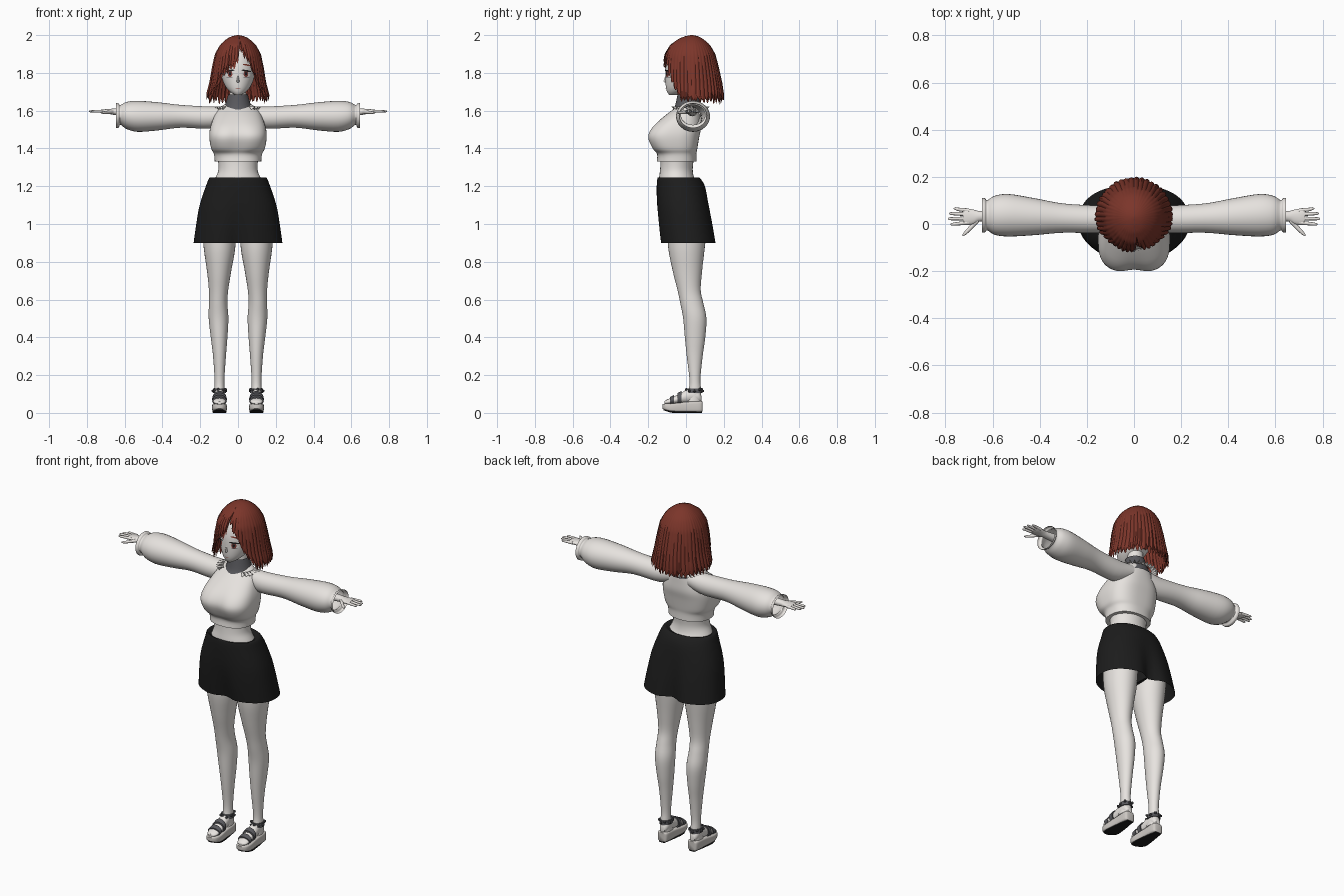
import bpy, bmesh, math, random
from mathutils import Vector, Matrix

random.seed(4)
cube = bpy.data.objects.get("Cube")
if cube:
    bpy.data.objects.remove(cube)


def material(name, rgb):
    m = bpy.data.materials.new(name)
    m.use_nodes = True
    m.diffuse_color = (*rgb, 1)
    m.node_tree.nodes["Principled BSDF"].inputs["Base Color"].default_value = (*rgb, 1)
    return m


SKIN = material("pale_skin", (.8, .77, .74))
KNIT = material("white_knit", (.79, .76, .73))
GREY = material("charcoal_grey", (.1, .1, .11))
BLACK = material("black_cloth", (.012, .012, .012))
HAIR = material("auburn_hair", (.2, .036, .023))
SOLE = material("sole_grey", (.62, .59, .56))
IRIS = material("brown_red_iris", (.25, .06, .05))
LIP = material("soft_pink_lip", (.5, .25, .22))


def finish(name, bm, mat, mirror=False, angle=45):
    bmesh.ops.recalc_face_normals(bm, faces=bm.faces)
    me = bpy.data.meshes.new(name)
    bm.to_mesh(me)
    bm.free()
    me.materials.append(mat)
    ob = bpy.data.objects.new(name, me)
    bpy.context.collection.objects.link(ob)
    bpy.ops.object.select_all(action='DESELECT')
    ob.select_set(True)
    bpy.context.view_layer.objects.active = ob
    bpy.ops.object.shade_smooth_by_angle(angle=math.radians(angle))
    if mirror:
        ob.modifiers.new("mirror", 'MIRROR')
    return ob


def smooth_rows(rows, steps):
    """Catmull-Rom interpolation of the section values."""
    rows = [tuple(r) + (2, 0, 0)[len(r) - 5:] for r in rows]
    out = []
    for i in range(len(rows) - 1):
        a, b = rows[max(i - 1, 0)], rows[i]
        c, d = rows[i + 1], rows[min(i + 2, len(rows) - 1)]
        for k in range(steps):
            t = k / steps
            out.append([q + .5 * t * (r - p + t * (2 * p - 5 * q + 4 * r - s + t * (3 * (q - r) + s - p)))
                        for p, q, r, s in zip(a, b, c, d)])
    return out + [rows[-1]]


def bridge(bm, rings, closed=True):
    n = len(rings[0])
    for a, b in zip(rings, rings[1:]):
        for i in range(n if closed else n - 1):
            j = (i + 1) % n
            bm.faces.new((a[i], a[j], b[j], b[i]))


def loft(name, axis, rows, mat, mirror=False, caps=(True, True), segs=32, steps=4):
    """Row: position, centre u, half width u, min v, max v, roundness, front dent, back dent."""
    bm = bmesh.new()
    rings = []
    for pos, cu, ru, v0, v1, n, front, back in smooth_rows(rows, steps):
        ring = []
        for i in range(segs):
            t = 2 * math.pi * i / segs
            c, s = math.cos(t), math.sin(t)
            u = ru * math.copysign(abs(c) ** (2 / n), c)
            v = (v1 - v0) / 2 * math.copysign(abs(s) ** (2 / n), s)
            v *= 1 - (front if s < 0 else back) * math.exp(-(u / .05) ** 2)
            u, v = u + cu, v + (v0 + v1) / 2
            ring.append(bm.verts.new({'x': (pos, u, v), 'y': (u, pos, v), 'z': (u, v, pos)}[axis]))
        rings.append(ring)
    bridge(bm, rings)
    for ring, cap in zip((rings[0], rings[-1]), caps):
        if cap:
            bm.faces.new(ring)
    return finish(name, bm, mat, mirror)


# Legs, waist and neck
loft("legs", 'z', [(1.02, .1, .088, -.1, .115), (.88, .098, .084, -.095, .1), (.75, .1, .064, -.07, .085),
                   (.65, .103, .051, -.045, .078), (.58, .105, .049, -.03, .092), (.5, .103, .052, -.015, .108),
                   (.4, .1, .044, -.006, .102), (.3, .098, .034, .004, .088), (.18, .098, .026, .018, .076),
                   (.12, .098, .027, .014, .08), (.06, .098, .029, -.005, .08)], SKIN, mirror=True)
loft("waist", 'z', [(1.2, 0, .14, -.145, .07), (1.24, 0, .122, -.143, .045), (1.28, 0, .105, -.138, .036),
                    (1.32, 0, .104, -.135, .038), (1.36, 0, .11, -.135, .045)], SKIN)
loft("neck", 'z', [(1.58, 0, .05, -.03, .06), (1.76, 0, .04, -.03, .05)], SKIN)

# Wide shorts, dented between the legs
loft("shorts", 'z', [(1.236, 0, .125, -.14, .05, 2.2, 0, 0), (1.245, 0, .15, -.15, .07, 2.2, 0, 0),
                     (1.2, 0, .17, -.155, .1, 2.2, 0, 0), (1.1, 0, .203, -.155, .125, 2.3, .02, .05),
                     (1, 0, .221, -.15, .147, 2.3, .1, .15), (.9, 0, .235, -.14, .165, 2.3, .2, .28)],
     BLACK, caps=(True, False), segs=64)
loft("shorts_inseam", 'z', [(.915, 0, .008, -.1, .11, 4), (1.08, 0, .008, -.12, .11, 4)], BLACK)

# Sweater body, sleeves, collar and frill
loft("sweater_body", 'z', [(1.33, 0, .123, -.155, .055, 2.3), (1.37, 0, .127, -.155, .055, 2.4, .02, 0),
                           (1.4, 0, .142, -.183, .06, 2.7, .09, 0), (1.46, 0, .152, -.207, .07, 2.8, .1, 0),
                           (1.51, 0, .147, -.185, .08, 2.7, .07, 0), (1.56, 0, .13, -.13, .08, 2.4, .02, 0),
                           (1.605, 0, .108, -.07, .078), (1.635, 0, .07, -.03, .07)], KNIT, segs=64)
loft("sleeves", 'x', [(.06, .025, .05, 1.53, 1.625), (.15, .02, .058, 1.505, 1.622), (.3, .025, .062, 1.51, 1.63),
                      (.42, .031, .078, 1.496, 1.644), (.53, .037, .09, 1.488, 1.652), (.59, .037, .083, 1.503, 1.646),
                      (.622, .037, .064, 1.525, 1.63), (.632, .037, .072, 1.51, 1.638),
                      (.645, .037, .074, 1.508, 1.64)], KNIT, mirror=True, caps=(True, False))
loft("collar", 'z', [(1.592, 0, .088, -.082, .09), (1.62, 0, .072, -.06, .08), (1.685, 0, .052, -.045, .062)],
     GREY, caps=(False, False))
bm = bmesh.new()
inner, outer = [], []
for i in range(48):
    t = math.radians(-50 + 280 * i / 47)
    wave = i % 2
    inner.append(bm.verts.new((.088 * math.cos(t), .01 + .078 * math.sin(t), 1.622)))
    r = .112 + .016 * wave
    outer.append(bm.verts.new((r * math.cos(t), .01 + .9 * r * math.sin(t), 1.605 + .018 * wave)))
bridge(bm, [inner, outer], closed=False)
finish("collar_frill", bm, KNIT, angle=20)

# Hands
loft("hands", 'x', [(.56, .033, .026, 1.57, 1.618), (.65, .033, .022, 1.577, 1.612), (.68, .03, .031, 1.582, 1.609),
                    (.71, .03, .035, 1.586, 1.607), (.725, .031, .031, 1.59, 1.605)], SKIN, mirror=True, segs=16)
for label, y, tip in (("index", .006, .778), ("middle", .024, .79), ("ring", .041, .784), ("little", .057, .765)):
    spread = (y - .03) * .3
    loft(label + "_fingers", 'x', [(.7, y, .009, 1.588, 1.605), (.745, y + spread * .6, .0075, 1.59, 1.604),
                                   (tip - .008, y + spread, .006, 1.591, 1.602),
                                   (tip, y + spread, .002, 1.595, 1.598)], SKIN, mirror=True, segs=10)
loft("thumbs", 'x', [(.66, .02, .014, 1.583, 1.605), (.69, -.012, .013, 1.583, 1.6),
                     (.715, -.037, .01, 1.583, 1.596), (.727, -.046, .004, 1.587, 1.593)], SKIN, mirror=True, segs=10)

# Feet and wedge sandals
loft("feet", 'y', [(.082, .098, .014, .06, .09), (.065, .098, .026, .055, .12), (.02, .098, .029, .052, .13),
                   (-.03, .098, .031, .05, .103), (-.08, .098, .034, .045, .08), (-.105, .098, .028, .045, .068),
                   (-.115, .098, .015, .047, .06)], SKIN, mirror=True, segs=20)
loft("wedge_soles", 'y', [(.088, .098, .018, .008, .06, 4), (.075, .098, .031, .005, .062, 5),
                          (0, .098, .034, .005, .058, 5), (-.07, .098, .039, .006, .05, 5),
                          (-.108, .098, .032, .014, .049, 4), (-.124, .098, .015, .022, .046, 4)], SOLE, mirror=True)
loft("outsoles", 'y', [(.086, .098, .018, 0, .009, 4), (0, .098, .033, 0, .009, 4), (-.07, .098, .037, 0, .011, 4),
                       (-.118, .098, .016, .014, .024, 4)], BLACK, mirror=True)
loft("ankle_straps", 'z', [(.104, .098, .034, .002, .086), (.128, .098, .032, .008, .084)], GREY, mirror=True)
for label, y, top in (("toe_straps", -.085, .084), ("instep_straps", -.045, .105)):
    loft(label, 'y', [(y, .098, .039, .042, top), (y + .022, .098, .037, .042, top + .011)], GREY, mirror=True)
bm = bmesh.new()
for i in range(9):
    t = 2 * math.pi * i / 9
    spot = Vector((.098 + .034 * math.cos(t), .045 + .043 * math.sin(t), .116 + .008 * (i % 2)))
    bmesh.ops.create_icosphere(bm, subdivisions=1, radius=.009, matrix=Matrix.Translation(spot))
finish("strap_flowers", bm, GREY, mirror=True, angle=20)

# Head
FACE = [(1.682, 0, .014, -.088, -.05), (1.7, 0, .042, -.1, 0), (1.73, 0, .068, -.107, .06), (1.78, 0, .087, -.109, .1),
        (1.84, 0, .095, -.106, .12), (1.9, 0, .085, -.088, .12), (1.94, 0, .055, -.05, .09)]
loft("head", 'z', FACE, SKIN, segs=48)
loft("nose", 'z', [(1.748, 0, .004, -.109, -.09), (1.756, 0, .008, -.119, -.09), (1.785, 0, .003, -.109, -.09)],
     SKIN, segs=10)


def lookup(table, z):
    for a, b in zip(table, table[1:]):
        if min(a[0], b[0]) <= z <= max(a[0], b[0]):
            k = (z - a[0]) / (b[0] - a[0])
            return [p + (q - p) * k for p, q in zip(a, b)]
    return table[-1]


HEAD_ROWS = smooth_rows(FACE, 4)


def face_plate(name, x, z, w, h, mat, lift, tilt=0, mirror=True):
    """Thin oval lying on the curved face."""
    bm = bmesh.new()

    def place(u, v):
        px, pz = x + u, z + v + tilt * u
        r = lookup(HEAD_ROWS, pz)
        mid, half = (r[3] + r[4]) / 2, (r[4] - r[3]) / 2
        return bm.verts.new((px, mid - half * math.sqrt(max(0, 1 - (px / r[2]) ** 2)) - lift, pz))
    hub = place(0, 0)
    rim = [place(w * math.cos(k * math.pi / 10), h * math.sin(k * math.pi / 10)) for k in range(20)]
    for i in range(20):
        bm.faces.new((hub, rim[i], rim[(i + 1) % 20]))
    finish(name, bm, mat, mirror)


face_plate("eye_whites", .043, 1.794, .022, .017, KNIT, .002)
face_plate("irises", .042, 1.794, .012, .017, IRIS, .0035)
face_plate("pupils", .042, 1.795, .006, .009, BLACK, .005)
face_plate("upper_lashes", .044, 1.811, .025, .0045, BLACK, .0055, -.15)
face_plate("lower_lashes", .045, 1.777, .015, .0015, GREY, .004)
face_plate("brows", .046, 1.842, .021, .004, HAIR, .003, -.15)
face_plate("mouth", 0, 1.718, .013, .0025, LIP, .002, mirror=False)

# Bob haircut: fluted shells with a jagged hem and a parted fringe
BOB = [(2, .004, .025, .035), (1.995, .03, -.002, .06), (1.982, .058, -.036, .088), (1.95, .093, -.08, .125),
       (1.9, .12, -.11, .153), (1.83, .134, -.119, .17), (1.75, .146, -.116, .186), (1.68, .163, -.11, .195),
       (1.63, .155, -.1, .19)]
HEM = [(-180, 1.645), (-68, 1.65), (-45, 1.73), (-36, 1.79), (-12, 1.82), (0, 1.86), (5, 1.93), (18, 1.88),
       (30, 1.83), (38, 1.77), (45, 1.73), (68, 1.65), (180, 1.645)]


def hair_shell(name, scale, turn, drop, strands=44, rows=16):
    bm = bmesh.new()
    columns = []
    for s in range(strands):
        shorten = random.uniform(0, .018)
        bulge = random.uniform(.02, .055)
        for k in range(4):
            ridge = (0, .7, 1, .7)[k]
            deg = (s + k / 4 + turn) * 360 / strands - 180
            deg = (deg + 180) % 360 - 180
            hem = lookup(HEM, deg)[1] + shorten + .03 * (1 - ridge) - drop
            t = math.radians(deg)
            column = []
            for r in range(rows + 1):
                f = r / rows
                z = 2 - (2 - hem) * f ** 1.5
                _, hx, front, back = lookup(BOB, z)
                swell = scale * (1 + bulge * ridge * f)
                c = math.cos(t)
                depth = .03 - front if c > 0 else back - .03
                column.append(bm.verts.new((hx * swell * math.sin(t), .03 - c * depth * swell, z - (1 - scale) * .1)))
            columns.append(column)
    bridge(bm, columns + [columns[0]], closed=False)
    bm.faces.new([c[0] for c in columns])
    finish(name, bm, HAIR, angle=35)


hair_shell("hair_outer", 1, 0, 0)
hair_shell("hair_inner", .94, .5, .008)
